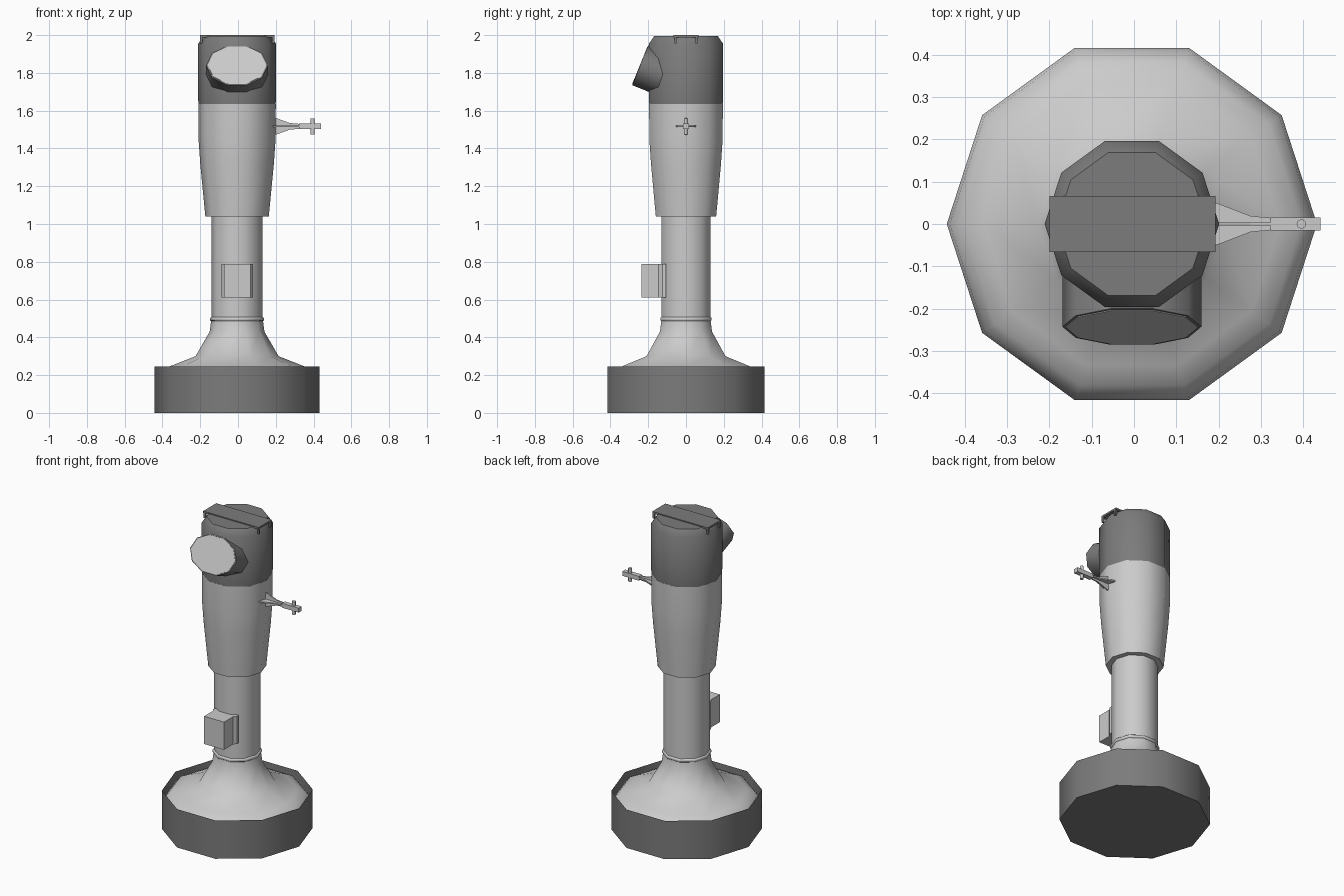
import bpy, bmesh, math
from mathutils import Vector, Matrix

if "Cube" in bpy.data.objects:
    bpy.data.objects.remove(bpy.data.objects["Cube"])

CX = -0.005
dark = bpy.data.materials.new("dark_grey")
dark.diffuse_color = (0.2, 0.2, 0.2, 1)
dark.use_nodes = True
dark.node_tree.nodes["Principled BSDF"].inputs["Base Color"].default_value = dark.diffuse_color


def finish(name, bm, mat=None, angle=None, recalc=True):
    if recalc:
        bmesh.ops.recalc_face_normals(bm, faces=bm.faces)
    me = bpy.data.meshes.new(name)
    bm.to_mesh(me)
    bm.free()
    ob = bpy.data.objects.new(name, me)
    bpy.context.collection.objects.link(ob)
    if mat:
        me.materials.append(mat)
    if angle:
        bpy.ops.object.select_all(action='DESELECT')
        ob.select_set(True)
        bpy.context.view_layer.objects.active = ob
        bpy.ops.object.shade_smooth_by_angle(angle=math.radians(angle))
    return ob


def lathe(name, profile, mat=None, n=10, caps=True, flip=False, angle=50):
    """Ten-sided turned part from (radius, z) pairs, bottom to top."""
    bm = bmesh.new()
    rings = [[bm.verts.new((CX + r * math.cos(2 * math.pi * i / n),
                            r * math.sin(2 * math.pi * i / n), z))
              for i in range(n)] for r, z in profile]
    for a, b in zip(rings, rings[1:]):
        for i in range(n):
            q = (a[i], a[(i + 1) % n], b[(i + 1) % n], b[i])
            bm.faces.new(q[::-1] if flip else q)
    if caps:
        bm.faces.new(rings[0][::-1])
        bm.faces.new(rings[-1])
    return finish(name, bm, mat, angle, recalc=not flip)


def add_box(bm, lo, hi):
    lo, hi = Vector(lo), Vector(hi)
    bmesh.ops.create_cube(bm, size=1, matrix=Matrix.Translation((lo + hi) / 2)
                          @ Matrix.Diagonal((*(hi - lo), 1)))


def add_prism(bm, points, offset):
    face = bm.faces.new([bm.verts.new(p) for p in points])
    ext = bmesh.ops.extrude_face_region(bm, geom=[face], use_keep_orig=True)
    bmesh.ops.translate(bm, vec=offset,
                        verts=[v for v in ext['geom'] if isinstance(v, bmesh.types.BMVert)])


# weighted base with inward-facing rim wall around the domed foot
lathe("base", [(0.437, 0), (0.437, 0.15)], dark)
lathe("rim_wall", [(0.437, 0.15), (0.437, 0.245)], dark, caps=False, flip=True)
lathe("foot", [(0.437, 0.15), (0.43, 0.19), (0.40, 0.225), (0.35, 0.249),
               (0.22, 0.30), (0.145, 0.43), (0.137, 0.49)], angle=60)

# column, collar, upper body and head
lathe("collar", [(0.137, 0.485), (0.143, 0.49), (0.143, 0.502), (0.137, 0.507)])
lathe("column", [(0.135, 0.49), (0.135, 1.08)])
lathe("upper_body", [(0.135, 1.04), (0.168, 1.04), (0.195, 1.32), (0.204, 1.45),
                     (0.205, 1.635)])
lathe("head", [(0.204, 1.63), (0.206, 1.66), (0.206, 1.955), (0.178, 1.994)], dark)

# tilted oval lamp housing and lens, local z along its axis
axis = Vector((0, -0.21, 0.085)).normalized()
frame = Matrix.Translation((CX, -0.2425, 1.84)) @ axis.to_track_quat('Z', 'Y').to_matrix().to_4x4()


def oval(name, rx, ry, z0, z1, mat, angle):
    bm = bmesh.new()
    bmesh.ops.create_cone(bm, cap_ends=True, segments=10, radius1=1, radius2=1, depth=1,
                          matrix=Matrix.Rotation(math.pi / 2, 4, 'Z'))
    # put a vertex on the wide axis
    xs = max(v.co.x for v in bm.verts)
    if xs < 0.99:
        bmesh.ops.rotate(bm, verts=bm.verts, matrix=Matrix.Rotation(math.pi / 10, 3, 'Z'))
    for v in bm.verts:
        v.co = frame @ Vector((v.co.x * rx, v.co.y * ry, z1 if v.co.z > 0 else z0))
    return finish(name, bm, mat, angle)


oval("lamp_housing", 0.164, 0.119, -0.2, 0, dark, 50)
oval("lamp_lens", 0.156, 0.112, -0.01, 0.002, None, None)

# top plate on four short legs
bm = bmesh.new()
add_box(bm, (-0.2, -0.066, 1.988), (0.192, 0.066, 2.0))
for x in (-0.194, 0.186):
    for y in (-0.056, 0.056):
        add_box(bm, (x - 0.006, y - 0.006, 1.955), (x + 0.006, y + 0.006, 1.989))
finish("top_plate", bm, dark)

# control box with flared mounting flange on the column
bm = bmesh.new()
add_box(bm, (-0.075, -0.235, 0.61), (0.066, -0.125, 0.787))
add_prism(bm, [(-0.075, -0.145, 0.61), (0.066, -0.145, 0.61), (0.08, -0.125, 0.61),
               (0.08, -0.107, 0.61), (-0.088, -0.107, 0.61), (-0.088, -0.125, 0.61)],
          (0, 0, 0.177))
finish("control_box", bm)

# side arm: crossed tapering fins, bar and pin
Z = 1.517
outline = [(0.185, 0.052), (0.2, 0.048), (0.275, 0.019), (0.328, 0.014)]
outline += [(x, -h) for x, h in reversed(outline)]
bm = bmesh.new()
add_prism(bm, [(x, h, Z - 0.004) for x, h in outline], (0, 0, 0.008))
add_prism(bm, [(x, -0.004, Z + h * 0.92) for x, h in outline], (0, 0.008, 0))
finish("arm_fins", bm)
bm = bmesh.new()
add_box(bm, (0.322, -0.015, Z - 0.014), (0.44, 0.015, Z + 0.014))
bmesh.ops.create_cone(bm, cap_ends=True, segments=12, radius1=0.011, radius2=0.011,
                      depth=0.084, matrix=Matrix.Translation((0.395, 0, Z)))
finish("arm_bar", bm, None, 40)
